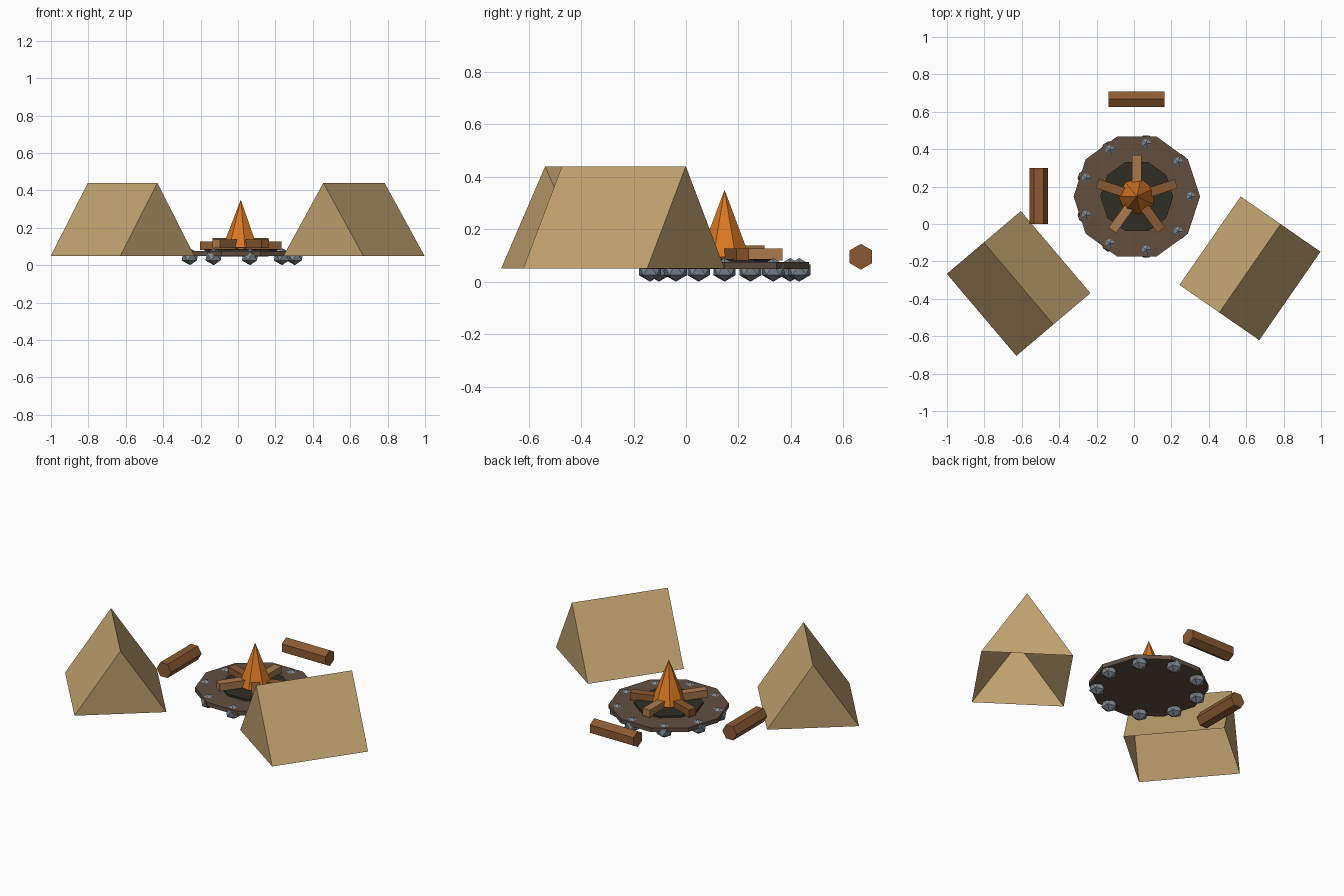
import bpy, bmesh, math
from mathutils import Matrix, Vector

if "Cube" in bpy.data.objects:
    bpy.data.objects.remove(bpy.data.objects["Cube"])


def material(name, r, g, b):
    def lin(c):
        c /= 255
        return c / 12.92 if c <= 0.04045 else ((c + 0.055) / 1.055) ** 2.4
    m = bpy.data.materials.new(name)
    m.diffuse_color = (lin(r), lin(g), lin(b), 1)
    m.use_nodes = True
    m.node_tree.nodes["Principled BSDF"].inputs["Base Color"].default_value = m.diffuse_color
    return m


CANVAS = material("tan_canvas", 194, 163, 112)
EARTH = material("brown_earth", 98, 79, 64)
ASH = material("dark_ash", 47, 47, 37)
STONE = material("grey_stone", 128, 138, 148)
WOOD = material("brown_wood", 140, 90, 49)
PALE_WOOD = material("pale_wood", 172, 122, 74)
FLAME = material("orange_flame", 218, 120, 34)

CX, CY = 0.015, 0.147  # middle of the fire pit


def finish(name, bm, mat, matrix):
    bmesh.ops.recalc_face_normals(bm, faces=bm.faces)
    me = bpy.data.meshes.new(name)
    bm.to_mesh(me)
    bm.free()
    me.materials.append(mat)
    ob = bpy.data.objects.new(name, me)
    ob.matrix_world = matrix
    bpy.context.collection.objects.link(ob)
    return ob


def cone(name, sides, r1, r2, depth, mat, loc, rot=Matrix(), spin=0):
    bm = bmesh.new()
    bmesh.ops.create_cone(bm, cap_ends=True, segments=sides, radius1=r1, radius2=r2,
                          depth=depth, matrix=Matrix.Rotation(spin, 4, 'Z'))
    return finish(name, bm, mat, Matrix.Translation(loc) @ rot)


# Ridge tents: triangular prism along local x, open underneath
def tent(name, x, y, degrees, length=0.575, width=0.519, z0=0.05, z1=0.44):
    bm = bmesh.new()
    ends = []
    for sx in (-length / 2, length / 2):
        ends.append([bm.verts.new((sx, py, pz)) for py, pz in
                     ((-width / 2, z0), (0, z1), (width / 2, z0))])
    a, b = ends
    bm.faces.new(a[::-1])
    bm.faces.new(b)
    bm.faces.new((a[0], a[1], b[1], b[0]))
    bm.faces.new((a[1], a[2], b[2], b[1]))
    # keep the shell facing outwards
    bmesh.ops.recalc_face_normals(bm, faces=bm.faces)
    bm.faces.ensure_lookup_table()
    if bm.faces[1].normal.x < 0:
        bmesh.ops.reverse_faces(bm, faces=bm.faces)
    me = bpy.data.meshes.new(name)
    bm.to_mesh(me)
    bm.free()
    me.materials.append(CANVAS)
    ob = bpy.data.objects.new(name, me)
    ob.matrix_world = Matrix.Translation((x, y, 0)) @ Matrix.Rotation(math.radians(degrees), 4, 'Z')
    bpy.context.collection.objects.link(ob)


tent("left_tent", -0.617, -0.318, -49.7)
tent("right_tent", 0.62, -0.237, 55.3)

# Fire pit base and ash bed
cone("pit_base", 10, 0.338, 0.338, 0.026, EARTH, (CX, CY, 0.062), spin=math.radians(18))
cone("ash_bed", 10, 0.195, 0.195, 0.02, ASH, (CX, CY, 0.077), spin=math.radians(18))

# Ring of nine stones
for i in range(9):
    a = math.tau * i / 9
    bm = bmesh.new()
    bmesh.ops.create_icosphere(bm, subdivisions=1, radius=1)
    bmesh.ops.scale(bm, vec=Vector((0.05, 0.05, 0.045)), verts=bm.verts)
    finish(f"ring_stone_{i + 1}", bm, STONE, Matrix.Translation(
        (CX + 0.289 * math.cos(a), CY + 0.289 * math.sin(a), 0.045)))

# Five firewood sticks pointing outwards
for i in range(5):
    a = math.radians(18 + 72 * i)
    z = 0.115 if i > 2 else 0.103
    bm = bmesh.new()
    bmesh.ops.create_cube(bm, size=1)
    bmesh.ops.scale(bm, vec=Vector((0.2, 0.05, 0.046)), verts=bm.verts)
    bmesh.ops.translate(bm, vec=Vector((0.122, 0, 0)), verts=bm.verts)
    finish(f"firewood_{i + 1}", bm, PALE_WOOD if i % 2 else WOOD,
           Matrix.Translation((CX, CY, z)) @ Matrix.Rotation(a, 4, 'Z'))

# Flame
cone("flame", 7, 0.098, 0, 0.255, FLAME, (CX, CY, 0.2225), spin=math.radians(90))

# Hexagonal seat logs
cone("back_seat_log", 6, 0.049, 0.049, 0.3, WOOD, (0.0135, 0.667, 0.095),
     Matrix.Rotation(math.pi / 2, 4, 'Y'), math.radians(30))
cone("left_seat_log", 6, 0.049, 0.049, 0.3, WOOD, (-0.509, 0.15, 0.095),
     Matrix.Rotation(math.pi / 2, 4, 'X'), math.radians(30))
